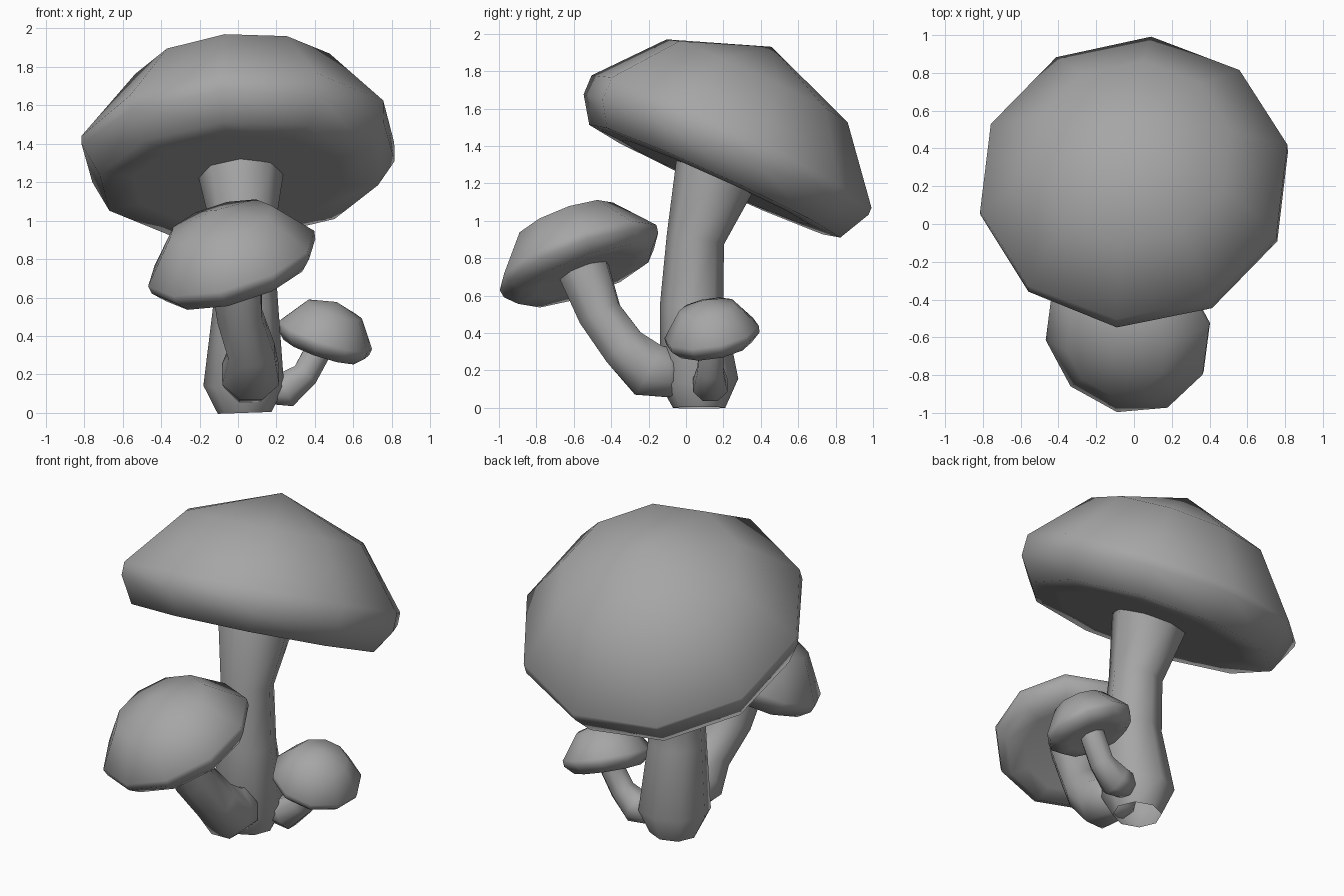
import bpy
import bmesh
from math import sin, cos, radians, pi
from mathutils import Vector, Quaternion

if "Cube" in bpy.data.objects:
    bpy.data.objects.remove(bpy.data.objects["Cube"])

# One plain grey for everything
grey = bpy.data.materials.new("plain_grey")
grey.use_nodes = True
colour = (0.38, 0.38, 0.38, 1)
grey.diffuse_color = colour
grey.node_tree.nodes["Principled BSDF"].inputs["Base Color"].default_value = colour

UP = Vector((0, 0, 1))


def bridge(bm, a, b):
    """Join two rings of equal length with quads."""
    n = len(a)
    for i in range(n):
        j = (i + 1) % n
        bm.faces.new((a[i], a[j], b[j], b[i]))


def fan(bm, ring, tip):
    """Close a ring with triangles to one point."""
    for i in range(len(ring)):
        bm.faces.new((ring[i], ring[(i + 1) % len(ring)], tip))


def finish(bm, name):
    bmesh.ops.recalc_face_normals(bm, faces=bm.faces)
    for f in bm.faces:
        f.smooth = True
    mesh = bpy.data.meshes.new(name)
    bm.to_mesh(mesh)
    bm.free()
    mesh.materials.append(grey)
    obj = bpy.data.objects.new(name, mesh)
    bpy.context.collection.objects.link(obj)


def make_cap(name, centre, axis, top, rings, bottom, phase, sides=10):
    """Tilted cap; each ring is (radius, height, extra swell on one side)."""
    centre = Vector(centre)
    turn = UP.rotation_difference(Vector(axis).normalized())
    bm = bmesh.new()

    def point(x, y, z):
        return bm.verts.new(centre + turn @ Vector((x, y, z)))

    loops = []
    for r, h, swell in rings:
        loop = []
        for i in range(sides):
            a = radians(phase) + 2 * pi * i / sides
            lift = swell * (1 + cos(a + pi / 4))
            loop.append(point(r * cos(a), r * sin(a), h + lift))
        loops.append(loop)
    for a, b in zip(loops, loops[1:]):
        bridge(bm, a, b)
    fan(bm, loops[0], point(0, 0, top))
    fan(bm, loops[-1], point(0, 0, bottom))
    finish(bm, name)


def make_stem(name, path, end_axis, phase=22.5, closed=True, sides=8):
    """Tapered tube through (x, y, z, radius) stations."""
    points = [Vector(p[:3]) for p in path]
    bm = bmesh.new()
    loops = []
    turn, last = Quaternion(), UP
    for k, p in enumerate(points):
        ahead = points[min(k + 1, len(points) - 1)]
        tangent = (ahead - points[max(k - 1, 0)]).normalized()
        if k >= len(points) - 2:
            tangent = Vector(end_axis).normalized()
        turn = last.rotation_difference(tangent) @ turn
        last = tangent
        loop = []
        for i in range(sides):
            a = radians(phase) + 2 * pi * i / sides
            offset = Vector((cos(a), sin(a), 0)) * path[k][3]
            loop.append(bm.verts.new(p + turn @ offset))
        loops.append(loop)
    for a, b in zip(loops, loops[1:]):
        bridge(bm, a, b)
    if closed:
        fan(bm, loops[0], bm.verts.new(points[0]))
    finish(bm, name)


# Large mushroom, open at the foot
axis = (-0.025, 0.388, 0.921)
make_cap("large_cap", (0, 0.224, 1.377), axis, 0.6,
         [(0.535, 0.375, 0.028), (0.832, -0.01, 0.06), (0.832, -0.03, 0.005),
          (0.74, -0.21, 0.03), (0.56, -0.205, 0.02)],
         -0.15, phase=12)
make_stem("large_stem",
          [(0.035, 0.07, 0, 0.14), (0.03, 0.07, 0.14, 0.21), (0.04, 0.03, 0.55, 0.17),
           (0.03, 0.05, 0.9, 0.155), (0.015, 0.15, 1.23, 0.22), (0.015, 0.17, 1.28, 0.22)],
          axis, phase=0, closed=False)

# Medium mushroom, leaning forward
axis = (-0.27, -0.339, 0.9)
make_cap("medium_cap", (-0.03, -0.57, 0.785), axis, 0.3,
         [(0.28, 0.228, 0), (0.457, 0.02, 0), (0.45, -0.025, 0),
          (0.39, -0.09, 0), (0.29, -0.085, 0)],
         -0.06, phase=8)
make_stem("medium_stem",
          [(0.06, -0.04, 0.2, 0.11), (0.06, -0.09, 0.19, 0.145), (0.065, -0.2, 0.2, 0.16),
           (0.07, -0.33, 0.32, 0.13), (0.01, -0.46, 0.5, 0.125),
           (-0.01, -0.55, 0.74, 0.145), (-0.02, -0.56, 0.77, 0.145)],
          axis)

# Small mushroom, leaning to the left
axis = (0.31, -0.17, 0.93)
make_cap("small_cap", (0.45, 0.14, 0.39), axis, 0.2,
         [(0.155, 0.155, 0), (0.258, 0.015, 0), (0.255, -0.02, 0),
          (0.205, -0.07, 0), (0.15, -0.065, 0)],
         -0.05, phase=10)
make_stem("small_stem",
          [(0.16, 0.13, 0.12, 0.08), (0.25, 0.13, 0.12, 0.1), (0.35, 0.13, 0.2, 0.075),
           (0.42, 0.14, 0.33, 0.075), (0.43, 0.14, 0.36, 0.075)],
          axis)
